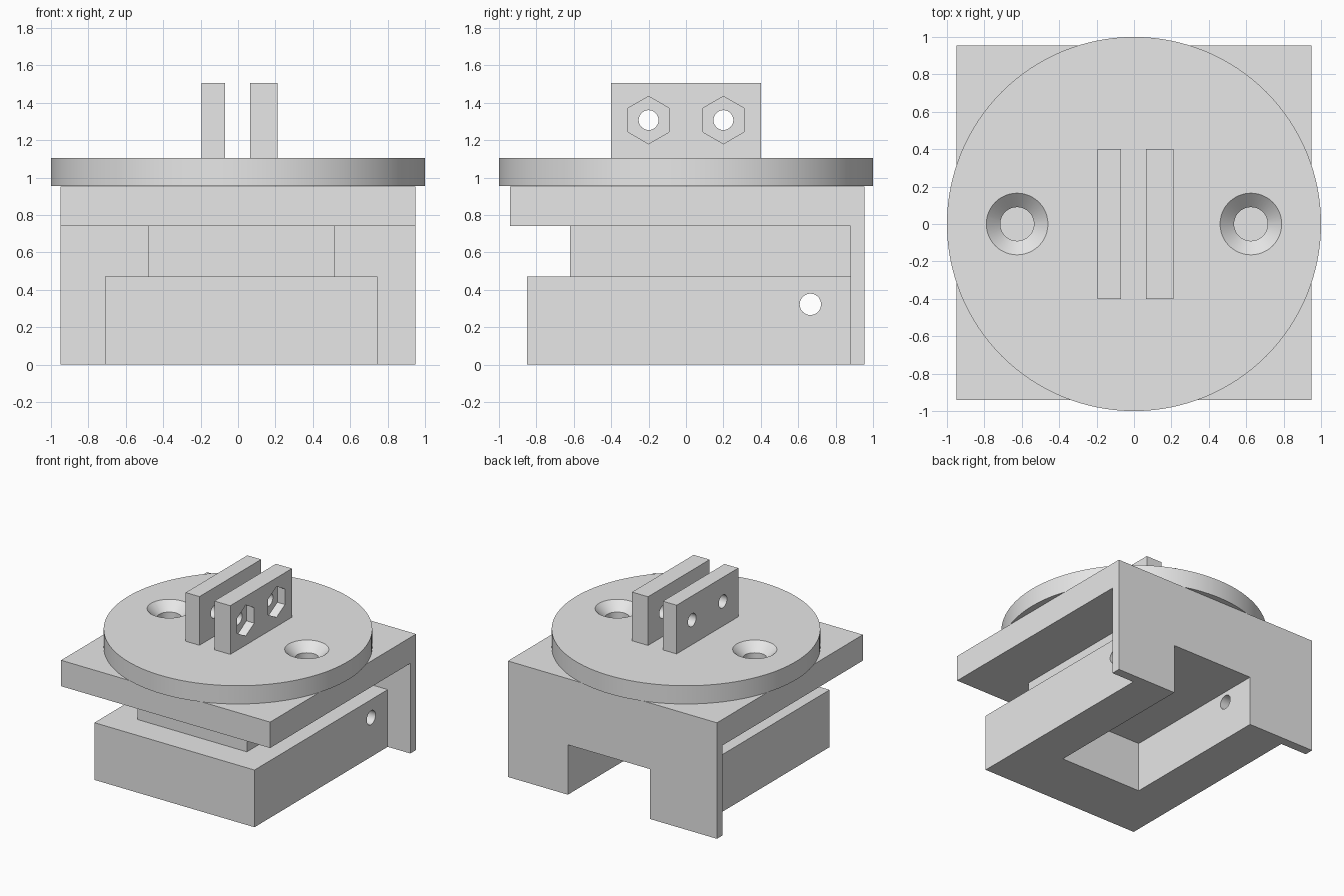
import bpy
import bmesh
from math import pi
from mathutils import Matrix

cube = bpy.data.objects.get("Cube")
if cube:
    bpy.data.objects.remove(cube, do_unlink=True)

grey = bpy.data.materials.new("plain_grey")
grey.use_nodes = True
grey.diffuse_color = (0.8, 0.8, 0.8, 1)
grey.node_tree.nodes["Principled BSDF"].inputs["Base Color"].default_value = (0.8, 0.8, 0.8, 1)


def add_object(name, bm):
    bmesh.ops.recalc_face_normals(bm, faces=bm.faces[:])
    mesh = bpy.data.meshes.new(name)
    bm.to_mesh(mesh)
    bm.free()
    mesh.materials.append(grey)
    obj = bpy.data.objects.new(name, mesh)
    bpy.context.collection.objects.link(obj)
    return obj


def box(name, x, y, z):
    """Box from (low, high) ranges on each axis."""
    bm = bmesh.new()
    bmesh.ops.create_cube(bm, size=1)
    for v in bm.verts:
        v.co = [r[0] if c < 0 else r[1] for c, r in zip(v.co, (x, y, z))]
    return add_object(name, bm)


def cylinder(name, centre, r_low, r_high, depth, sides=48, axis="Z"):
    """Cylinder or cone frustum about the given axis."""
    bm = bmesh.new()
    turn = Matrix.Rotation(pi / 2, 4, "Y") if axis == "X" else Matrix.Identity(4)
    bmesh.ops.create_cone(bm, cap_ends=True, segments=sides, radius1=r_low,
                          radius2=r_high, depth=depth,
                          matrix=Matrix.Translation(centre) @ turn)
    return add_object(name, bm)


def extrude_x(name, profile, x):
    """Profile of (y, z) points extruded between two x values."""
    bm = bmesh.new()
    face = bm.faces.new([bm.verts.new((x[0], y, z)) for y, z in profile])
    moved = bmesh.ops.extrude_face_region(bm, geom=[face])["geom"]
    verts = [g for g in moved if isinstance(g, bmesh.types.BMVert)]
    bmesh.ops.translate(bm, verts=verts, vec=(x[1] - x[0], 0, 0))
    return add_object(name, bm)


def cut(obj, *cutters):
    for c in cutters:
        mod = obj.modifiers.new("cut", "BOOLEAN")
        mod.operation = "DIFFERENCE"
        mod.solver = "EXACT"
        mod.object = c
        with bpy.context.temp_override(object=obj, active_object=obj):
            bpy.ops.object.modifier_apply(modifier=mod.name)
        bpy.data.objects.remove(c, do_unlink=True)


def smooth(obj):
    bpy.ops.object.select_all(action="DESELECT")
    obj.select_set(True)
    bpy.context.view_layer.objects.active = obj
    bpy.ops.object.shade_smooth_by_angle(angle=pi / 6)


# Channel shared by the base block and the back plate
CHANNEL = dict(x=(-0.34, 0.405), z=(-0.1, 0.41))

# Top plate and back plate as one L-shaped bracket
bracket = extrude_x("bracket", [(-0.94, 0.74), (-0.94, 0.953), (0.955, 0.953),
                                (0.955, 0), (0.88, 0), (0.88, 0.74)], (-0.95, 0.95))
cut(bracket, box("notch_cutter", y=(0.8, 1.1), **CHANNEL))

# Base block, open at the bottom and back, with a cross pin hole
base = box("base_block", (-0.71, 0.745), (-0.85, 0.88), (0, 0.47))
cut(base, box("channel_cutter", y=(-0.35, 1.1), **CHANNEL),
    cylinder("pin_cutter", (0, 0.665, 0.322), 0.057, 0.057, 3, axis="X"))
smooth(base)

# Neck between base block and top plate
box("neck", (-0.48, 0.515), (-0.62, 0.88), (0.47, 0.74))

# Round mounting disc with two countersunk holes
disc = cylinder("mounting_disc", (0, 0, 1.03), 1, 1, 0.15, sides=128)
for x in (-0.625, 0.625):
    cut(disc, cylinder("hole_cutter", (x, 0, 1.03), 0.09, 0.09, 0.4),
        cylinder("countersink_cutter", (x, 0, 1.07), 0.09, 0.165, 0.0702))
smooth(disc)

# Pair of upright lugs with bolt holes; the right one has hexagonal nut pockets
for name, x in (("plain_lug", (-0.195, -0.07)), ("nut_lug", (0.065, 0.21))):
    lug = box(name, x, (-0.4, 0.4), (1.105, 1.505))
    for y in (-0.2, 0.2):
        cut(lug, cylinder("bolt_cutter", (0, y, 1.307), 0.053, 0.053, 1, axis="X"))
        if name == "nut_lug":
            pocket = cylinder("nut_cutter", (0.24, y, 1.307), 0.127, 0.127, 0.2,
                              sides=6, axis="X")
            # Keep a corner of the hexagon pointing up
            top = max(v.co.z for v in pocket.data.vertices)
            if top < 1.307 + 0.12:
                about = Matrix.Translation((0, y, 1.307))
                pocket.data.transform(about @ Matrix.Rotation(pi / 6, 4, "X") @ about.inverted())
            cut(lug, pocket)
    smooth(lug)
